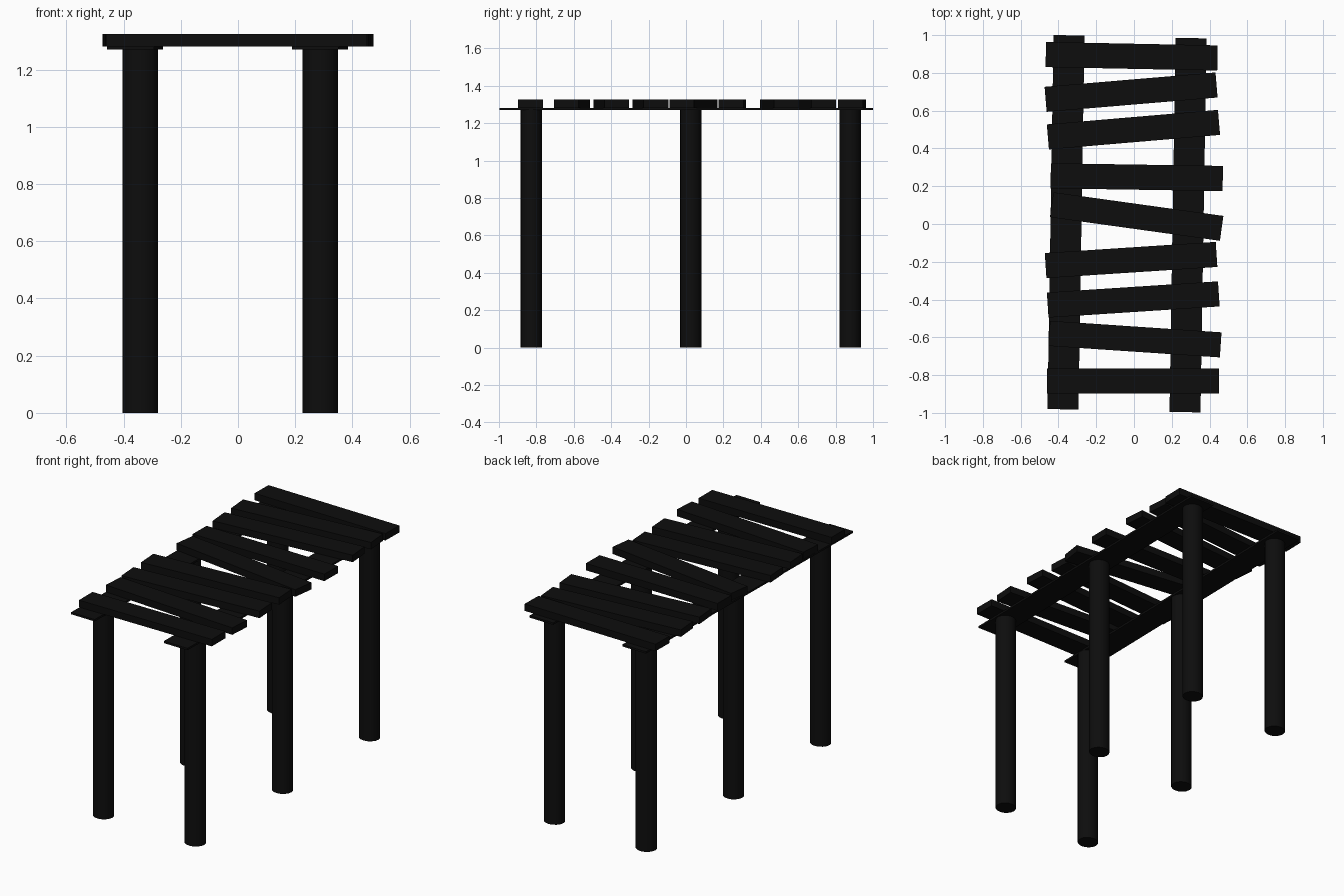
import bpy
from math import atan2, hypot

if "Cube" in bpy.data.objects:
    bpy.data.objects.remove(bpy.data.objects["Cube"])

# Near-black finish shared by every part
mat = bpy.data.materials.new("dark_wood")
mat.diffuse_color = (0.004, 0.004, 0.004, 1)
mat.use_nodes = True
mat.node_tree.nodes["Principled BSDF"].inputs["Base Color"].default_value = mat.diffuse_color

PLANK_Z0, PLANK_Z1 = 1.282, 1.325
BEAM_Z0 = 1.27


def bar(name, p, q, width, z0, z1):
    """Box whose centre line runs from p to q in plan."""
    dx, dy = q[0] - p[0], q[1] - p[1]
    bpy.ops.mesh.primitive_cube_add(
        size=1, location=((p[0] + q[0]) / 2, (p[1] + q[1]) / 2, (z0 + z1) / 2),
        rotation=(0, 0, atan2(dy, dx)))
    ob = bpy.context.object
    ob.name = name
    ob.scale = (hypot(dx, dy), width, z1 - z0)
    ob.data.materials.append(mat)


def post(name, x, y):
    bpy.ops.mesh.primitive_cylinder_add(
        vertices=16, radius=1, depth=1, location=(x, y, BEAM_Z0 / 2))
    ob = bpy.context.object
    ob.name = name
    ob.scale = (0.062, 0.0575, BEAM_Z0)
    ob.data.materials.append(mat)
    bpy.ops.object.shade_smooth_by_angle()


# Thin lengthwise beams, slightly skewed
bar("left_beam", (-0.376, -0.981), (-0.344, 0.999), 0.164, BEAM_Z0, PLANK_Z0)
bar("right_beam", (0.270, -0.996), (0.302, 0.984), 0.164, BEAM_Z0, PLANK_Z0)

# Crooked deck planks: left x, left y, right x, right y of the centre line
planks = [
    (-0.467, 0.897, 0.442, 0.879),
    (-0.468, 0.660, 0.437, 0.736),
    (-0.456, 0.461, 0.450, 0.538),
    (-0.441, 0.255, 0.470, 0.241),
    (-0.436, 0.102, 0.464, -0.023),
    (-0.468, -0.220, 0.437, -0.161),
    (-0.457, -0.429, 0.449, -0.370),
    (-0.449, -0.579, 0.459, -0.640),
    (-0.461, -0.831, 0.449, -0.831),
]
for i, (xl, yl, xr, yr) in enumerate(planks, 1):
    bar(f"plank_{i}", (xl, yl), (xr, yr), 0.133, PLANK_Z0, PLANK_Z1)

# Three pairs of round posts
for row, y in (("front", -0.828), ("middle", 0.025), ("back", 0.877)):
    post(f"{row}_left_post", -0.342, y)
    post(f"{row}_right_post", 0.287, y)
